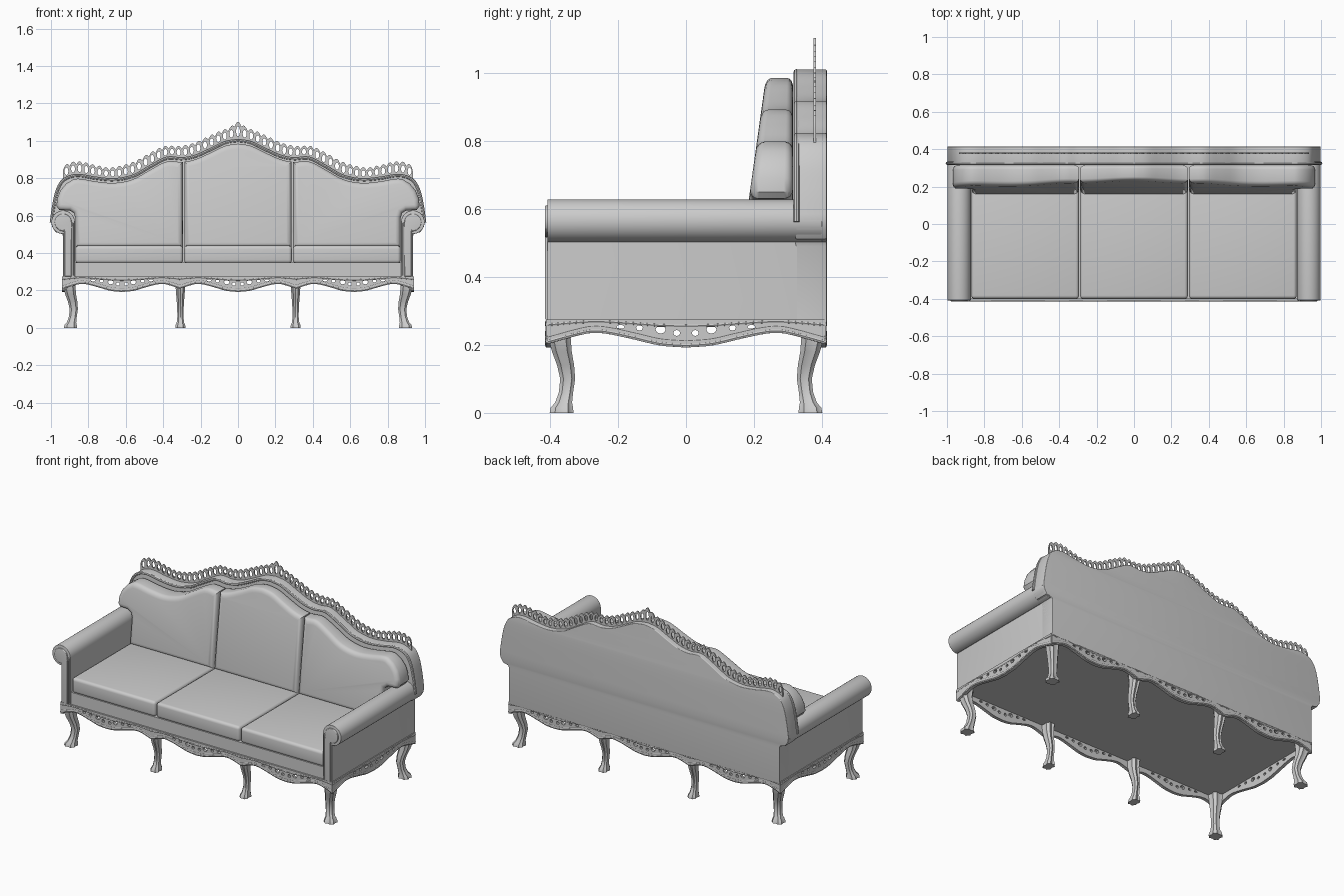
import bpy, bmesh, math
from mathutils import Matrix, Vector

if "Cube" in bpy.data.objects:
    bpy.data.objects.remove(bpy.data.objects["Cube"])


def smooth(pts, n=6):
    """Catmull-Rom through the given 2D points."""
    p = [Vector(q) for q in pts]
    p = [2 * p[0] - p[1]] + p + [2 * p[-1] - p[-2]]
    out = []
    for i in range(1, len(p) - 2):
        a, b, c, d = p[i - 1:i + 3]
        for k in range(n):
            t = k / n
            out.append(0.5 * (2 * b + (c - a) * t + (2 * a - 5 * b + 4 * c - d) * t * t
                              + (3 * b - a - 3 * c + d) * t ** 3))
    out.append(p[-2])
    return [(v.x, v.y) for v in out]


def lerp_list(pts, x):
    for (x0, z0), (x1, z1) in zip(pts, pts[1:]):
        if x <= x1:
            return z0 + (z1 - z0) * (x - x0) / (x1 - x0)
    return pts[-1][1]


def mirror_half(half):
    return [(-x, z) for x, z in reversed(half)] + [q for q in half if q[0] > 0]


def add_mesh(name, bm):
    bmesh.ops.recalc_face_normals(bm, faces=bm.faces)
    me = bpy.data.meshes.new(name)
    bm.to_mesh(me)
    ob = bpy.data.objects.new(name, me)
    bpy.context.collection.objects.link(ob)
    return ob


def curve_to_mesh(name, cu, matrix):
    tmp = bpy.data.objects.new("tmp", cu)
    bpy.context.collection.objects.link(tmp)
    bpy.context.view_layer.update()
    me = bpy.data.meshes.new_from_object(tmp.evaluated_get(bpy.context.evaluated_depsgraph_get()))
    bpy.data.objects.remove(tmp)
    bm = bmesh.new()
    bm.from_mesh(me)
    bmesh.ops.remove_doubles(bm, verts=bm.verts, dist=1e-5)
    bm.transform(matrix)
    return add_mesh(name, bm)


def add_spline(cu, pts, cyclic):
    s = cu.splines.new('POLY')
    s.points.add(len(pts) - 1)
    for p, q in zip(s.points, pts):
        p.co = (*q, 1) if len(q) == 3 else (*q, 0, 1)
    s.use_cyclic_u = cyclic


def plate(name, outline, y0, y1, bevel=0.0, holes=(), matrix=Matrix()):
    """Filled x-z outline with holes, between y0 and y1."""
    cu = bpy.data.curves.new(name, 'CURVE')
    cu.dimensions, cu.fill_mode = '2D', 'BOTH'
    cu.extrude = (y1 - y0) / 2 - bevel
    cu.bevel_depth, cu.bevel_resolution, cu.offset = bevel, 3, -bevel
    for pts in [outline, *holes]:
        add_spline(cu, pts, True)
    m = matrix @ Matrix.Translation((0, (y0 + y1) / 2, 0)) @ Matrix.Rotation(math.pi / 2, 4, 'X')
    return curve_to_mesh(name, cu, m)


def tube(name, pts, r, matrix=Matrix()):
    cu = bpy.data.curves.new(name, 'CURVE')
    cu.dimensions, cu.bevel_depth, cu.bevel_resolution = '3D', r, 2
    cu.use_fill_caps = True
    add_spline(cu, pts, False)
    return curve_to_mesh(name, cu, matrix)


def ellipse(cx, cz, rx, rz, n=10):
    return [(cx + rx * math.cos(2 * math.pi * k / n), cz + rz * math.sin(2 * math.pi * k / n))
            for k in range(n)]


def box(name, lo, hi, bevel):
    bm = bmesh.new()
    bmesh.ops.create_cube(bm, size=1)
    for v in bm.verts:
        v.co = [l + (h - l) * (c + .5) for l, h, c in zip(lo, hi, v.co)]
    if bevel:
        bmesh.ops.bevel(bm, geom=bm.edges[:], offset=bevel, segments=4, profile=0.5, affect='EDGES')
    return add_mesh(name, bm)


# Back panel with the waved top and the arm silhouette at its sides
top = smooth([(0, 1.01), (.07, .998), (.15, .96), (.23, .925), (.3, .912), (.38, .915), (.47, .87),
              (.56, .82), (.66, .80), (.76, .808), (.86, .823), (.93, .80), (.965, .745), (.985, .66),
              (.998, .57)])
half = top + [(.993, .54), (.975, .512), (.94, .503), (.935, .49), (.935, .265)]
plate("back_panel", mirror_half(half), .322, .414, .004)
f = lambda x: lerp_list(top, abs(x))
tube("back_piping", [(x, .325, z - .008) for x, z in mirror_half(top)], .009)

# Openwork crest
N, W = 53, .935
cell = 2 * W / N
rise = lambda x: .055 + .012 * abs(math.sin(x * 9)) + .036 * math.exp(-(x / .035) ** 2)
outer = []
for i in range(N):
    for k in range(6):
        x = -W + cell * (i + k / 6)
        outer.append((x, f(x) + rise(x) - .016 + .018 * math.sin(math.pi * k / 6)))
outer.append((W, f(W) + .04))
inner = [(x, f(x) - .015) for x in [W - 2 * W * k / 100 for k in range(101)]]
holes = []
for i in range(N):
    x = -W + cell * (i + .5)
    h = rise(x)
    holes.append(ellipse(x, f(x) + h * .45, cell * .3, h * .3))
plate("crest_lace", outer + inner, .375, .382, 0, holes)

# Seat base and seat cushions
box("seat_base", (-.93, -.402, .265), (.93, .40, .35), 0)
for i in (-1, 0, 1):
    box("seat_cushion", (i * .582 - .288, -.40, .345), (i * .582 + .288, .25, .44), .018)

# Back cushions, thinner toward the top
cush = lambda x: f(x) - .025


def back_cushion(outline):
    ob = plate("back_cushion", outline, .185, .315, .028)
    for v in ob.data.vertices:
        front = .185 + (v.co.z - .63) * .14
        v.co.y = .315 + (v.co.y - .315) * (.315 - front) / .13


xs = [-.287 + .574 * k / 24 for k in range(25)]
back_cushion([(-.287, .43), (.287, .43)] + [(x, cush(x)) for x in reversed(xs)])
side = [(.295, .43), (.87, .43), (.87, .59), (.878, .615), (.90, .628), (.955, .63), (.97, .65),
        (.968, .69), (.95, .735), (.92, .77)]
side += [(x, cush(x)) for x in [.88 - .585 * k / 24 for k in range(25)]]
for s in (-1, 1):
    back_cushion([(s * x, z) for x, z in side])

# Rolled arms with front facing and scroll
for s in (-1, 1):
    def arm_outline(r, w, base):
        roll = [(.935 + r * math.cos(math.radians(a)), .565 + r * math.sin(math.radians(a)))
                for a in range(-85, 181, 12)]
        return [(s * x, z) for x, z in
                [(.935 + w, base), (.935 + w, .565 - r + .003)] + roll + [(.935 - r, .55), (.935 - r, base)]]
    plate("arm", arm_outline(.063, 0, .265), -.408, .40, .003)
    plate("arm_facing", arm_outline(.045, -.008, .275), -.415, -.40, .004)
    spiral = []
    for k in range(41):
        a, r = k / 40 * 4 * math.pi, .008 + .042 * k / 40
        spiral.append((s * (.935 - r * math.cos(a)), -.411, .565 + r * math.sin(a)))
    tube("arm_scroll", spiral, .004)
    for x in (.882, .895):
        tube("arm_moulding", [(s * x, -.411, .28), (s * x, -.411, .56)], .004)

# Carved apron on all four sides
wave = smooth([(0, .192), (.06, .198), (.12, .215), (.18, .231), (.22, .235), (.26, .226), (.33, .202)])
HOLES = [(.022, .235, .010, .009), (.06, .245, .015, .012), (.11, .25, .010, .008), (.155, .253, .012, .006)]


def apron(name, length, centers, scale, matrix):
    low = lambda x: lerp_list(wave, min(abs(x - c) for c in centers) / scale)
    xs = [-length + 2 * length * k / 120 for k in range(121)]
    holes = [ellipse(c + s * d * scale, z, rx, rz, 8)
             for c in centers for s in (-1, 1) for d, z, rx, rz in HOLES]
    outline = [(x, low(x)) for x in xs] + [(length, .275), (-length, .275)]
    plate(name, outline, -.012, .008, 0, holes, matrix)
    for dz, r in ((.006, .006), (.02, .003)):
        tube(name + "_bead", [(x, -.011 + r * .5, low(x) + dz) for x in xs], r, matrix)
    tube(name + "_top_bead", [(x, -.009, low(x) * .3 + .198) for x in xs], .005, matrix)


for a, nm in ((0, "front"), (math.pi, "back")):
    apron(nm + "_apron", .938, (-.62, 0, .62), 1,
          Matrix.Rotation(a, 4, 'Z') @ Matrix.Translation((0, -.40, 0)))
for a, nm in ((math.pi / 2, "right"), (-math.pi / 2, "left")):
    apron(nm + "_apron", .408, (0,), .41 / .33,
          Matrix.Rotation(a, 4, 'Z') @ Matrix.Translation((0, -.928, 0)))

# Curved fluted legs: z, outward shift, half width
prof = [(.27, .008, .036), (.22, .010, .033), (.18, .003, .029), (.14, -.008, .025), (.1, -.014, .022),
        (.06, -.009, .021), (.03, -.002, .025), (.015, .003, .033), (0, .004, .035)]
ring = [(1, -.55), (.85, 0), (1, .55), (.72, .72)]
ring = ring + [(-b, a) for a, b in ring] + [(-a, -b) for a, b in ring] + [(b, -a) for a, b in ring]


def leg(name, x, y, sx, sy):
    bm = bmesh.new()
    rows = [[bm.verts.new((x + sx * d + a * w * (1 if sx else .78), y + sy * d + b * w, z))
             for a, b in ring] for z, d, w in prof]
    n = len(ring)
    for r0, r1 in zip(rows, rows[1:]):
        for k in range(n):
            bm.faces.new((r0[k], r0[(k + 1) % n], r1[(k + 1) % n], r1[k]))
    bm.faces.new(rows[0])
    bm.faces.new(rows[-1])
    add_mesh(name, bm)


for sy, nm in ((-1, "front_leg"), (1, "back_leg")):
    for x, sx in ((-.892, -1), (-.308, 0), (.308, 0), (.892, 1)):
        leg(nm, x, sy * .362, sx, sy)

# Smooth shading with sharp edges kept
for ob in bpy.context.collection.objects:
    ob.select_set(True)
    bpy.context.view_layer.objects.active = ob
bpy.ops.object.shade_smooth_by_angle(angle=math.radians(35))
